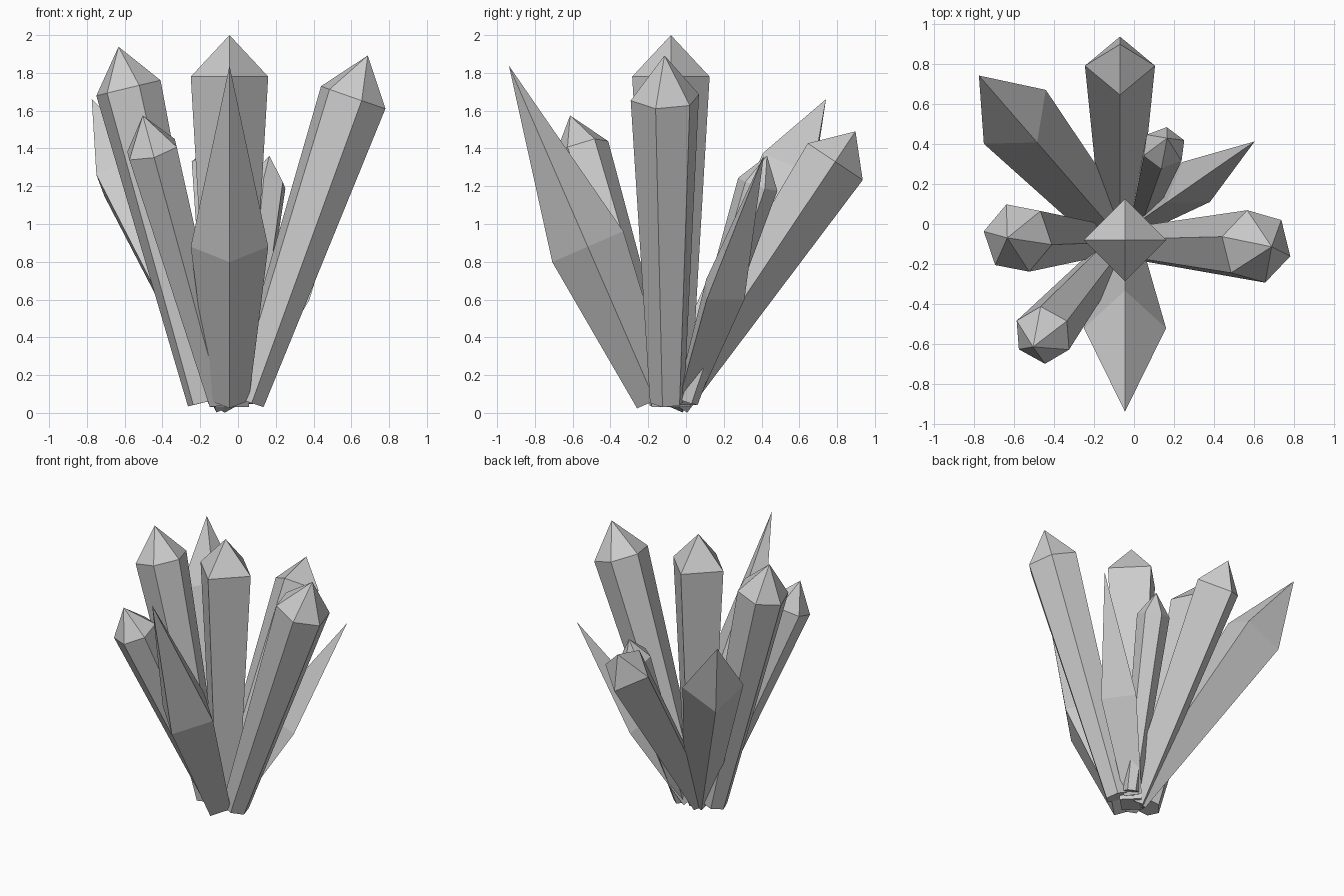
import bpy
from math import sin, cos, radians, atan2
from mathutils import Vector

if "Cube" in bpy.data.objects:
    bpy.data.objects.remove(bpy.data.objects["Cube"])


def crystal(name, sides, base, shoulder, tip, radius, turn=0):
    """Tapered prism from base to shoulder, closed by a pyramid of height tip.
    turn is measured around the axis from the direction in which it leans."""
    b, s = Vector(base), Vector(shoulder)
    axis = (s - b).normalized()
    az = atan2(axis.y, axis.x) if axis.xy.length > 0.01 else 0
    side = Vector((-sin(az), cos(az), 0))
    out = side.cross(axis)

    def ring(c, r):
        a = [radians(turn + 360 * i / sides) for i in range(sides)]
        return [c + r * (cos(t) * out + sin(t) * side) for t in a]

    verts = ring(b, radius * 0.5) + ring(s, radius) + [s + axis * tip]
    n = sides
    faces = [list(range(n))[::-1]]
    for i in range(n):
        j = (i + 1) % n
        faces += [(i, j, n + j, n + i), (n + i, n + j, 2 * n)]
    mesh = bpy.data.meshes.new(name)
    mesh.from_pydata(verts, [], faces)
    bpy.context.collection.objects.link(bpy.data.objects.new(name, mesh))


# upright centre crystal
crystal("centre_crystal", 4, (-.045, -.08, .03), (-.045, -.08, 1.78), .22, .205)
# four-sided leaning crystals
crystal("front_crystal", 4, (-.045, -.165, .065), (-.045, -.52, .88), 1.045, .205)
crystal("back_crystal", 4, (-.07, -.066, .05), (-.07, .79, 1.33), .193, .175)
crystal("back_left_crystal", 4, (-.058, -.082, .06), (-.595, .535, 1.26), .485, .205)
# three-sided shard
crystal("back_right_shard", 3, (-.01, -.012, .06), (.26, .175, .635), .84, .14, 180)
# six-sided leaning crystals
crystal("right_crystal", 6, (.05, -.10, .06), (.61, -.112, 1.67), .235, .187, -14)
crystal("left_crystal", 6, (-.18, -.075, .055), (-.58, -.07, 1.72), .225, .178, -10)
crystal("front_left_crystal", 6, (-.09, -.12, .06), (-.455, -.555, 1.395), .195, .15, 42)
crystal("small_back_crystal", 6, (.03, .01, .06), (.15, .38, 1.21), .16, .11, 10)
